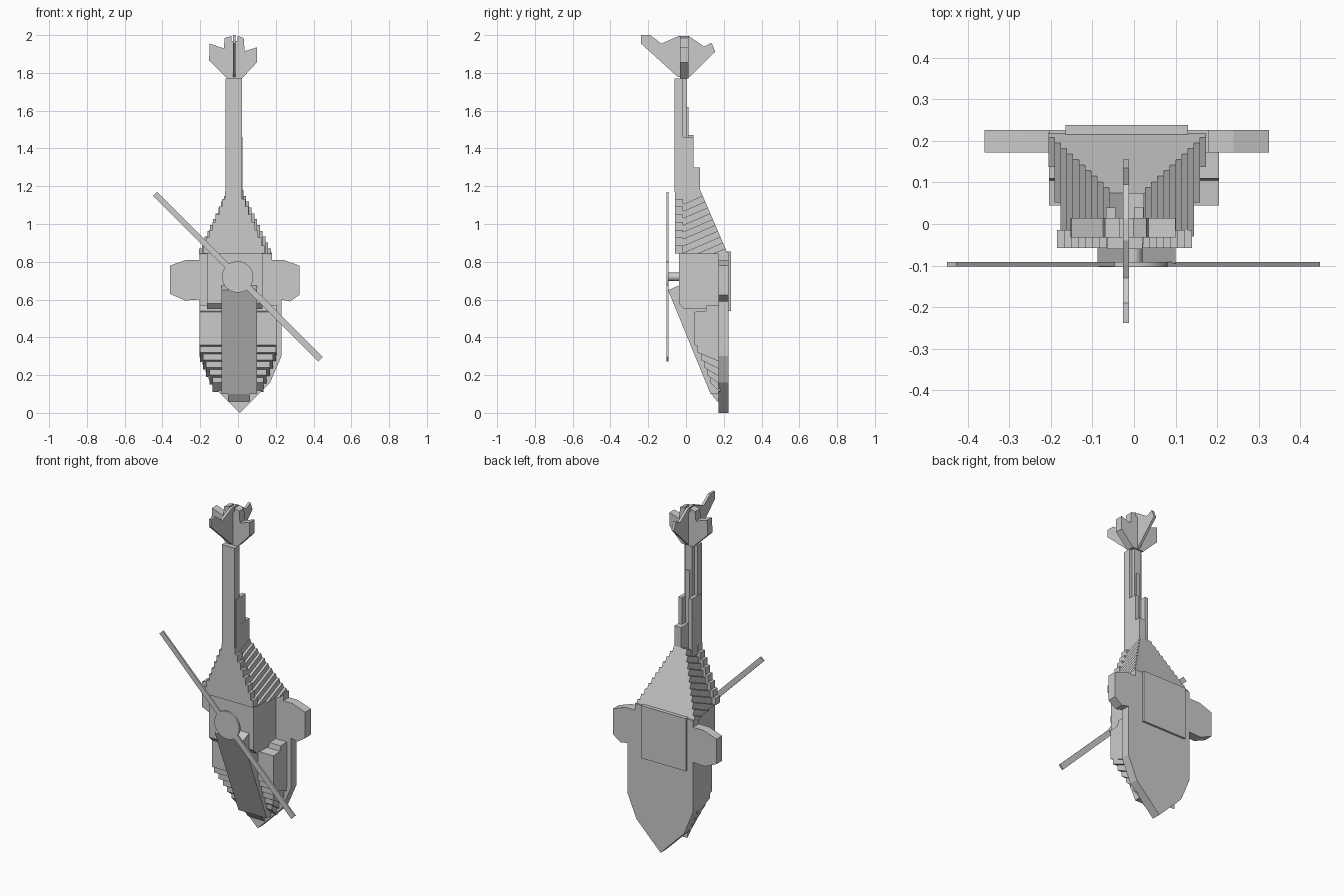
import bpy, bmesh, math
from mathutils import Vector


def prism(name, pts, lo, hi, axis, cuts=()):
    """Extrude an outline: axis 'y' takes (x, z) points, axis 'x' takes (y, z) points."""
    bm = bmesh.new()
    place = (lambda a, b, d: (a, d, b)) if axis == 'y' else (lambda a, b, d: (d, a, b))
    face = bm.faces.new([bm.verts.new(place(a, b, lo)) for a, b in pts])
    out = bmesh.ops.extrude_face_region(bm, geom=[face])
    shift = Vector(place(0, 0, hi - lo))
    for v in out['geom']:
        if isinstance(v, bmesh.types.BMVert):
            v.co += shift
    # trim away everything on the normal side of each plane
    for co, no in cuts:
        res = bmesh.ops.bisect_plane(bm, geom=bm.verts[:] + bm.edges[:] + bm.faces[:],
                                     plane_co=co, plane_no=no, clear_outer=True)
        edges = [e for e in res['geom_cut'] if isinstance(e, bmesh.types.BMEdge)]
        if edges:
            bmesh.ops.contextual_create(bm, geom=edges)
    bmesh.ops.recalc_face_normals(bm, faces=bm.faces[:])
    me = bpy.data.meshes.new(name)
    bm.to_mesh(me)
    bm.free()
    ob = bpy.data.objects.new(name, me)
    bpy.context.collection.objects.link(ob)
    return ob


def box(name, x0, x1, y0, y1, z0, z1):
    return prism(name, [(x0, z0), (x1, z0), (x1, z1), (x0, z1)], y0, y1, 'y')


# floor plate with stub wings
prism('floor_plate', [
    (0.01, 0.0), (0.17, 0.16), (0.23, 0.30), (0.23, 0.60), (0.275, 0.59), (0.325, 0.625),
    (0.325, 0.78), (0.24, 0.81), (0.18, 0.81), (0.18, 0.85), (-0.205, 0.85), (-0.205, 0.81),
    (-0.275, 0.81), (-0.36, 0.78), (-0.36, 0.63), (-0.28, 0.595), (-0.205, 0.60),
    (-0.205, 0.30), (-0.145, 0.155)], 0.172, 0.226, 'y')
box('belly_pad', -0.165, 0.13, 0.21, 0.238, 0.54, 0.855)

# cabin and sloping nose
prism('cabin_block', [(-0.038, 0.845), (-0.038, 0.58), (-0.01, 0.55), (0.2, 0.55), (0.2, 0.845)],
      -0.165, 0.13, 'x')
prism('windscreen_nose', [(-0.095, 0.65), (-0.035, 0.675), (0.18, 0.675), (0.18, 0.10), (0.13, 0.10)],
      -0.088, 0.10, 'x')
prism('nose_tip', [(0.135, 0.10), (0.18, 0.12), (0.18, 0.06), (0.165, 0.06)], -0.05, 0.06, 'x')

# side doors and stepped nose cheeks, left and right
for side, inner, outer in (('left', -0.08, -0.205), ('right', 0.09, 0.205)):
    a, b = sorted((inner, outer))
    prism('door_' + side, [(0.045, 0.535), (0.105, 0.54), (0.11, 0.57), (0.18, 0.57), (0.18, 0.30),
                           (0.13, 0.32), (0.045, 0.36)], a, b, 'x')
    for i in range(5):
        z = 0.32 - i * 0.04
        w = outer * (0.98 - i * 0.08)
        a, b = sorted((inner, w))
        y = 0.062 + i * 0.017
        prism(f'nose_cheek_{side}_{i}', [(y, z), (0.18, z - 0.05), (0.18, z - 0.01), (y, z + 0.045)],
              a, b, 'x')

# tapering rear body: ribs perpendicular to the belly slope, trimmed at cabin and front plate
CX = -0.016
start, end = Vector((0.222, 0.84)), Vector((0.075, 1.18))
along = (end - start).normalized()
inward = Vector((-along.y, along.x))
N = 11
for i in range(N):
    p = start.lerp(end, (i - 0.3) / N)
    q = start.lerp(end, (i + 1) / N)
    half = 0.19 - 0.146 * i / (N - 1)
    prism(f'taper_rib_{i}', [p, q, q + inward * 0.32, p + inward * 0.32], CX - half, CX + half, 'x',
          cuts=[((0, 0, 0.84), (0, 0, -1)), ((0, -0.03, 0), (0, -1, 0)), ((0, 0.226, 0), (0, 1, 0))])

# stepped roof plate over the taper
M = 8
for i in range(M):
    half = 0.163 - 0.118 * i / (M - 1)
    z = 0.845 + i * 0.041
    box(f'taper_roof_{i}', -0.023 - half, -0.023 + half, -0.058, -0.015, z, z + 0.042)

# tail boom and strakes
box('tail_boom', -0.065, 0.02, -0.06, -0.015, 1.17, 1.77)
box('tail_boom_spine', -0.045, 0.003, -0.05, 0.006, 1.17, 1.77)
box('boom_strake_left', -0.067, -0.045, -0.05, 0.04, 1.12, 1.47)
box('boom_strake_right', 0.0, 0.023, -0.05, 0.04, 1.12, 1.46)
box('boom_keel', -0.02, 0.024, -0.02, 0.075, 1.10, 1.30)
box('boom_keel_end', -0.03, -0.008, -0.02, 0.012, 1.3, 1.62)

# tail surfaces
prism('tail_stabilizer', [
    (-0.055, 1.77), (0.02, 1.77), (0.10, 1.855), (0.10, 1.935), (0.035, 1.915), (0.03, 1.985),
    (-0.002, 1.995), (-0.002, 1.97), (-0.035, 1.97), (-0.035, 1.995), (-0.07, 1.985),
    (-0.075, 1.93), (-0.15, 1.955), (-0.153, 1.865)], -0.032, 0.014, 'y')
prism('tail_fin', [
    (-0.045, 1.78), (-0.238, 1.955), (-0.238, 2.0), (-0.19, 2.0), (-0.13, 1.955), (-0.04, 1.995),
    (0.015, 1.995), (0.095, 1.94), (0.135, 1.96), (0.155, 1.912), (0.01, 1.77)],
    -0.027, -0.012, 'x')

# rotor: mast, hub disc, blade
for name, r, y0, y1 in (('rotor_mast', 0.022, -0.1, -0.03), ('rotor_hub', 0.083, -0.104, -0.092)):
    bpy.ops.mesh.primitive_cylinder_add(vertices=32, radius=r, depth=y1 - y0,
                                        location=(-0.002, (y0 + y1) / 2, 0.72),
                                        rotation=(math.pi / 2, 0, 0))
    bpy.context.object.name = name
    bpy.ops.object.shade_smooth_by_angle()
prism('rotor_blade', [(-0.45, 1.15), (-0.428, 1.17), (0.448, 0.296), (0.424, 0.272)],
      -0.102, -0.092, 'y')
